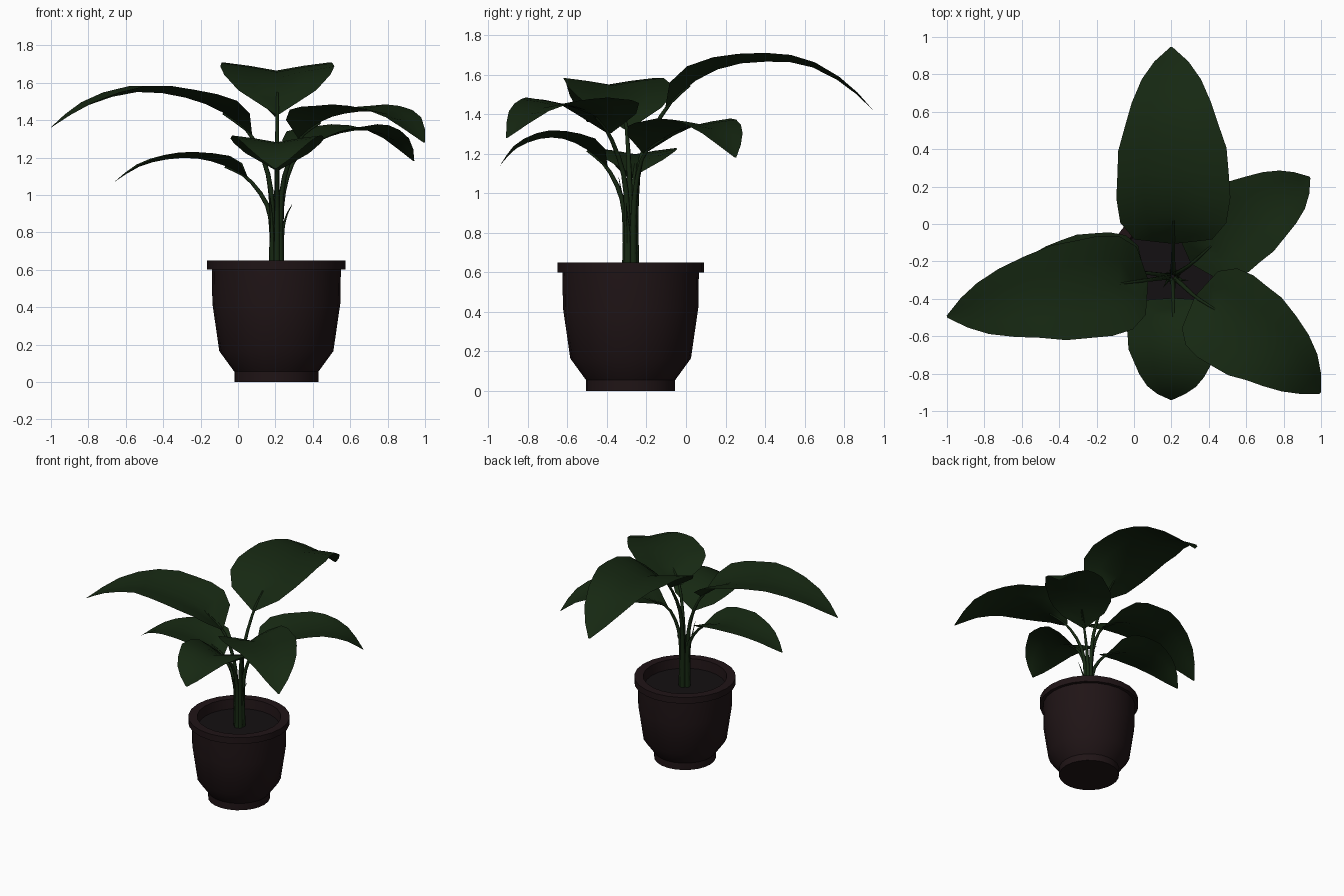
import bpy, math
from mathutils import Vector

if "Cube" in bpy.data.objects:
    bpy.data.objects.remove(bpy.data.objects["Cube"])

CX, CY = 0.205, -0.28   # pot axis


def material(name, rgb):
    m = bpy.data.materials.new(name)
    m.diffuse_color = (*rgb, 1)
    m.use_nodes = True
    m.node_tree.nodes["Principled BSDF"].inputs["Base Color"].default_value = m.diffuse_color
    return m


LEAF = material("leaf_green", (0.008, 0.021, 0.006))
POT = material("pot_brown", (0.014, 0.007, 0.008))
SOIL = material("soil_dark", (0.007, 0.005, 0.006))


def make(name, verts, faces, mat, angle=35):
    me = bpy.data.meshes.new(name)
    me.from_pydata(verts, [], faces)
    me.validate()
    me.materials.append(mat)
    ob = bpy.data.objects.new(name, me)
    bpy.context.collection.objects.link(ob)
    bpy.ops.object.select_all(action='DESELECT')
    ob.select_set(True)
    bpy.context.view_layer.objects.active = ob
    bpy.ops.object.shade_smooth_by_angle(angle=math.radians(angle))
    return ob


def lathe(name, profile, mat, n=24):
    verts, faces = [], []
    for r, z in profile:
        for i in range(n):
            a = 2 * math.pi * i / n
            verts.append((CX + r * math.cos(a), CY + r * math.sin(a), z))
    for j in range(len(profile) - 1):
        for i in range(n):
            k = (i + 1) % n
            faces.append((j * n + i, j * n + k, j * n + n + k, j * n + n + i))
    faces.append(tuple(reversed(range(n))))
    return make(name, verts, faces, mat)


def lerp_table(table, t):
    for (a, va), (b, vb) in zip(table, table[1:]):
        if t <= b:
            return va + (vb - va) * (t - a) / (b - a)
    return table[-1][1]


def spline(pts, n):
    """Catmull-Rom resample to n+1 points."""
    p = [Vector(q) for q in pts]
    p = [2 * p[0] - p[1]] + p + [2 * p[-1] - p[-2]]
    out, segs = [], len(p) - 3
    for i in range(n + 1):
        u = i / n * segs
        k = min(int(u), segs - 1)
        t = u - k
        a, b, c, d = p[k:k + 4]
        out.append(0.5 * (2 * b + (c - a) * t + (2 * a - 5 * b + 4 * c - d) * t * t
                          + (3 * b - a - 3 * c + d) * t ** 3))
    return out


WIDTH = [(0, .05), (.1, .68), (.2, .93), (.3, 1), (.5, .95), (.75, .63), (.9, .3), (1, .02)]
LIFT = [(0, .4), (.15, .34), (.35, .17), (.7, .13), (1, .1)]


def leaf(name, rib, half):
    path = spline(rib, 10)
    verts, faces = [], []
    for i, p in enumerate(path):
        t = i / 10
        tan = (path[min(i + 1, 10)] - path[max(i - 1, 0)]).normalized()
        side = tan.cross(Vector((0, 0, 1))).normalized()
        up = side.cross(tan)
        w, l = half * lerp_table(WIDTH, t), lerp_table(LIFT, t)
        for s in (-1, -.5, 0, .5, 1):
            verts.append(p + side * w * s + up * w * l * abs(s) ** 0.8)
    for i in range(10):
        for j in range(4):
            a = i * 5 + j
            faces.append((a, a + 1, a + 6, a + 5))
    make(name, verts, faces, LEAF, 40)


def stem(name, pts, r0, r1, n=6):
    path = spline(pts, 10)
    verts, faces = [], []
    for i, p in enumerate(path):
        tan = (path[min(i + 1, 10)] - path[max(i - 1, 0)]).normalized()
        u = tan.cross(Vector((0.3, 1, 0))).normalized()
        v = tan.cross(u)
        r = r0 + (r1 - r0) * i / 10
        for k in range(n):
            a = 2 * math.pi * k / n
            verts.append(p + u * r * math.cos(a) + v * r * math.sin(a))
    for i in range(10):
        for k in range(n):
            m = (k + 1) % n
            faces.append((i * n + k, i * n + m, i * n + n + m, i * n + n + k))
    make(name, verts, faces, LEAF, 70)


# Pot with thick rim, and soil
lathe("pot", [(.225, 0), (.225, .055), (.305, .165), (.342, .42), (.345, .6), (.37, .6),
              (.37, .65), (.305, .65), (.295, .56)], POT)
lathe("soil", [(.3, .575)], SOIL)

# Leaves: midrib path, half width
leaves = {
    "back": ([(.21, -.1, 1.43), (.21, .02, 1.55), (.21, .2, 1.64), (.205, .4, 1.665),
              (.2, .6, 1.65), (.2, .8, 1.55), (.2, .945, 1.42)], .305),
    "back_right": ([(.31, -.21, 1.2), (.42, -.11, 1.28), (.55, -.01, 1.33), (.7, .09, 1.345),
                    (.84, .18, 1.29), (.94, .25, 1.18)], .235),
    "front_right": ([(.33, -.39, 1.3), (.44, -.46, 1.39), (.57, -.55, 1.435), (.73, -.66, 1.445),
                     (.88, -.79, 1.4), (.995, -.905, 1.28)], .265),
    "front": ([(.21, -.4, 1.13), (.21, -.5, 1.22), (.21, -.62, 1.275), (.205, -.74, 1.275),
               (.2, -.86, 1.225), (.2, -.94, 1.14)], .25),
    "left": ([(.07, -.3, 1.32), (-.08, -.32, 1.44), (-.28, -.35, 1.52), (-.54, -.39, 1.55),
              (-.8, -.45, 1.48), (-1, -.495, 1.36)], .27),
    "low_left": ([(.05, -.26, 1.09), (-.07, -.255, 1.155), (-.22, -.255, 1.195),
                  (-.38, -.26, 1.19), (-.53, -.27, 1.15), (-.66, -.28, 1.07)], .21),
}

# One tapered stalk per leaf, rising from a tight cluster
for name, (rib, half) in leaves.items():
    leaf(name + "_leaf", rib, half)
    end = Vector(rib[0])
    axis = Vector((CX + .003, CY, 0))
    out = Vector((end.x - axis.x, end.y - axis.y, 0))
    d = out.normalized()
    h = end.z
    stem(name + "_stem", [axis + d * .026 + Vector((0, 0, .57)),
                          axis + d * .024 + Vector((0, 0, .57 + (h - .57) * .4)),
                          axis + out * .2 + d * .02 + Vector((0, 0, .57 + (h - .57) * .72)),
                          end, Vector(rib[1]) - Vector((0, 0, .004))], .02, .006)

# Small new shoots
stem("right_shoot", [(.235, -.29, .6), (.24, -.29, .8), (.26, -.3, .89), (.29, -.3, .95)], .012, .001)
stem("left_shoot", [(.185, -.3, .6), (.18, -.3, .85), (.17, -.32, .97), (.155, -.34, 1.08)], .012, .001)
